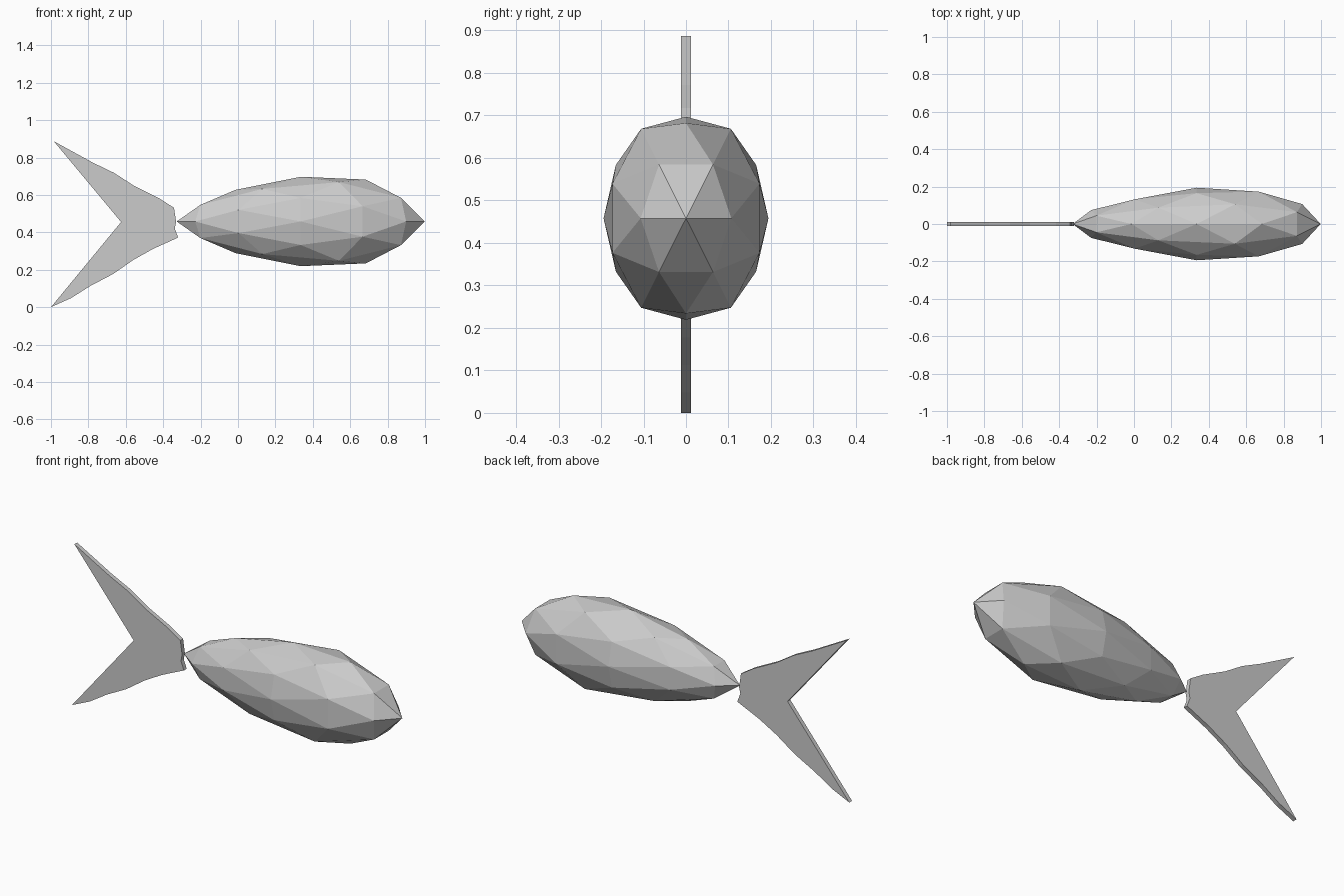
import bpy, bmesh
from mathutils import Vector

if "Cube" in bpy.data.objects:
    bpy.data.objects.remove(bpy.data.objects["Cube"])

CX, CZ = 0.335, 0.458


def finish(bm, name):
    bmesh.ops.recalc_face_normals(bm, faces=bm.faces)
    mesh = bpy.data.meshes.new(name)
    bm.to_mesh(mesh)
    bm.free()
    obj = bpy.data.objects.new(name, mesh)
    bpy.context.collection.objects.link(obj)
    return obj


# Body: 80-face icosphere with an edge midpoint at the nose
phi = (1 + 5 ** 0.5) / 2
corners = []
for a in (-1, 1):
    for b in (-phi, phi):
        corners += [Vector((b, a, 0)), Vector((0, b, a)), Vector((a, 0, b))]
mids = [(p + q) for i, p in enumerate(corners) for q in corners[i + 1:]
        if (p - q).length < 2.1]
bm = bmesh.new()
for v in corners + mids:
    bm.verts.new(v.normalized())
bmesh.ops.convex_hull(bm, input=bm.verts)

# Stretch the body, with a slimmer rear and fuller front
for v in bm.verts:
    x, y, z = v.co
    f = 1 + 0.32 * x if x < 0 else 1 + 0.42 * x - 0.43 * x * x
    v.co = (CX + 0.663 * x, 0.194 * y * f, CZ + 0.239 * z * f)
finish(bm, "body")

# Tail fin: forked flat outline, extruded across y
outline = [(-0.985, 0.887), (-0.775, 0.772), (-0.663, 0.718), (-0.556, 0.649),
           (-0.417, 0.579), (-0.342, 0.531), (-0.331, 0.455), (-0.338, 0.42),
           (-0.32, 0.372), (-0.455, 0.311), (-0.56, 0.252), (-0.668, 0.177),
           (-0.79, 0.113), (-0.893, 0.048), (-1.0, 0.0), (-0.625, 0.455)]
bm = bmesh.new()
face = bm.faces.new([bm.verts.new((x, -0.012, z)) for x, z in outline])
ext = bmesh.ops.extrude_face_region(bm, geom=[face], use_keep_orig=True)
for g in ext["geom"]:
    if isinstance(g, bmesh.types.BMVert):
        g.co.y = 0.012
bmesh.ops.recalc_face_normals(bm, faces=bm.faces)
bmesh.ops.triangulate(bm, faces=[f for f in bm.faces if len(f.verts) > 4])
finish(bm, "tail_fin")
